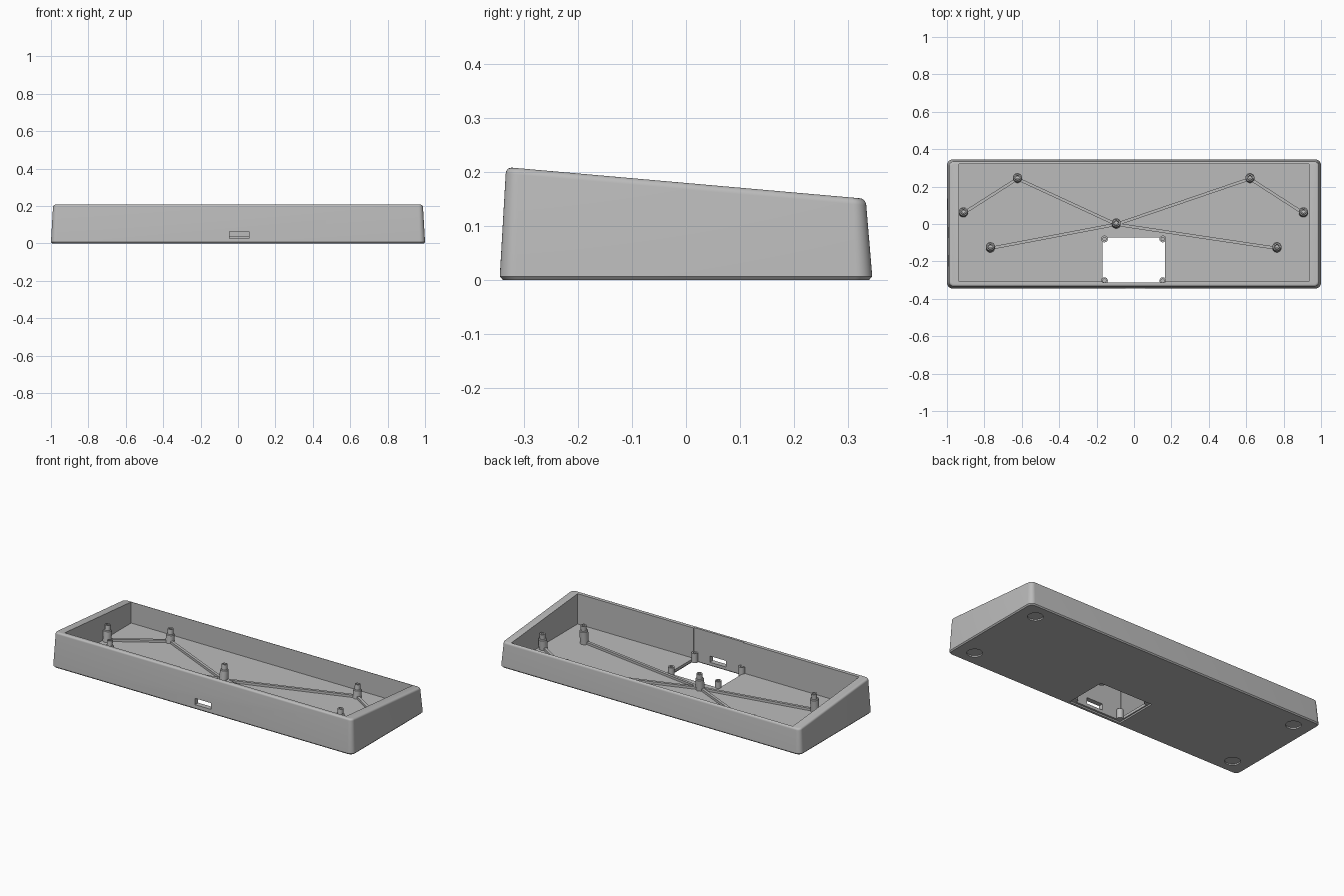
import bpy, bmesh, math
from mathutils import Vector, Matrix

if "Cube" in bpy.data.objects:
    bpy.data.objects.remove(bpy.data.objects["Cube"])

grey = bpy.data.materials.new("matte_grey")
grey.use_nodes = True
colour = (0.5, 0.5, 0.5, 1)
grey.diffuse_color = colour
grey.node_tree.nodes["Principled BSDF"].inputs["Base Color"].default_value = colour

FLOOR = 0.025
SLOPE = 0.088          # fall of the rim towards the back
TILT = math.atan(SLOPE)


def finish(name, bm, smooth=True):
    bmesh.ops.recalc_face_normals(bm, faces=bm.faces)
    mesh = bpy.data.meshes.new(name)
    bm.to_mesh(mesh)
    bm.free()
    mesh.materials.append(grey)
    obj = bpy.data.objects.new(name, mesh)
    bpy.context.collection.objects.link(obj)
    if smooth:
        smooth_shade(obj)
    return obj


def activate(obj):
    bpy.ops.object.select_all(action='DESELECT')
    obj.select_set(True)
    bpy.context.view_layer.objects.active = obj


def smooth_shade(obj):
    activate(obj)
    bpy.ops.object.shade_smooth_by_angle(angle=math.radians(30))


def box(name, lo, hi):
    bm = bmesh.new()
    lo, hi = Vector(lo), Vector(hi)
    size = hi - lo
    bmesh.ops.create_cube(bm, size=1, matrix=Matrix.Translation((lo + hi) / 2) @ Matrix.Diagonal((*size, 1)))
    return finish(name, bm, False)


def disc(name, x, y, radius, lo, hi):
    bm = bmesh.new()
    bmesh.ops.create_cone(bm, cap_ends=True, segments=40, radius1=radius, radius2=radius,
                          depth=hi - lo, matrix=Matrix.Translation((x, y, (lo + hi) / 2)))
    return finish(name, bm, False)


def cut(target, cutter):
    cutter.hide_render = True
    mod = target.modifiers.new("cut", 'BOOLEAN')
    mod.operation = 'DIFFERENCE'
    mod.solver = 'EXACT'
    mod.object = cutter
    activate(target)
    bpy.ops.object.modifier_apply(modifier=mod.name)
    bpy.data.objects.remove(cutter)


def lathe(name, profile, place, segments=32):
    bm = bmesh.new()
    verts = [bm.verts.new((r, 0, z)) for r, z in profile]
    edges = [bm.edges.new(pair) for pair in zip(verts, verts[1:])]
    bmesh.ops.spin(bm, geom=verts + edges, cent=(0, 0, 0), axis=(0, 0, 1),
                   angle=2 * math.pi, steps=segments)
    bmesh.ops.remove_doubles(bm, verts=bm.verts, dist=1e-5)
    bm.transform(place)
    return finish(name, bm)


def rounded_ring(bm, inset, height):
    radius = 0.03 - inset * 0.5
    ring = []
    for sx, sy, start in ((1, 1, 0), (-1, 1, 90), (-1, -1, 180), (1, -1, 270)):
        for step in range(9):
            a = math.radians(start + step * 90 / 8)
            x = sx * (1 - inset - radius) + radius * math.cos(a)
            y = sy * (0.345 - inset - radius) + radius * math.sin(a)
            ring.append(bm.verts.new((x, y, height(y))))
    return ring


# Outer shell: tapered walls, chamfered foot, rounded sloping rim
def rim(drop):
    return lambda y: 0.18 - drop - SLOPE * y


bm = bmesh.new()
rings = [rounded_ring(bm, 0.006, lambda y: 0), rounded_ring(bm, 0, lambda y: 0.007)]
for k in range(6):
    a = math.radians(k * 18)
    rings.append(rounded_ring(bm, 0.011 + 0.012 * (1 - math.cos(a)),
                              rim(0.012 * (1 - math.sin(a)))))
for low, high in zip(rings, rings[1:]):
    for i in range(len(low)):
        j = (i + 1) % len(low)
        bm.faces.new((low[i], low[j], high[j], high[i]))
bm.faces.new(rings[0])
bm.faces.new(rings[-1])
case = finish("case_tray", bm, False)

# Cavity, front wall relief, floor opening with lip, and port
cut(case, box("cavity", (-0.935, -0.307, FLOOR), (0.935, 0.322, 0.4)))
cut(case, box("wall_relief", (-0.168, -0.313, 0.018), (0.165, -0.25, 0.4)))
cut(case, box("floor_opening", (-0.168, -0.313, -0.1), (0.165, -0.072, 0.1)))
cut(case, box("opening_lip", (-0.176, -0.325, -0.1), (0.173, -0.066, 0.009)))
cut(case, box("port", (-0.045, -0.5, 0.027), (0.06, -0.2, 0.064)))

# Round recesses for the feet
for sx in (-1, 1):
    for sy in (-1, 1):
        cut(case, disc("foot_recess", sx * 0.89, sy * 0.25, 0.042, -0.1, 0.008))
smooth_shade(case)

# Stepped mounting posts, square to the sloping rim
spots = {
    "outer_right": (-0.912, 0.058), "back_right": (-0.623, 0.242),
    "front_right": (-0.768, -0.13), "centre": (-0.095, -0.002),
    "outer_left": (0.906, 0.058), "back_left": (0.62, 0.242),
    "front_left": (0.764, -0.13),
}
for label, (x, y) in spots.items():
    top = 0.125 - SLOPE * y
    shoulder = top - 0.03
    place = Matrix.Translation((x, y, 0)) @ Matrix.Rotation(-TILT, 4, 'X')
    lathe("post_" + label, [(0, 0.012), (0.024, 0.012), (0.024, shoulder - 0.004),
                            (0.021, shoulder), (0.016, shoulder), (0.016, top),
                            (0.009, top), (0.009, shoulder), (0, shoulder)], place)

# Thin ribs linking the posts
links = [("outer_right", "back_right"), ("back_right", "centre"), ("front_right", "centre"),
         ("centre", "back_left"), ("centre", "front_left"), ("back_left", "outer_left")]
for start, end in links:
    a, b = Vector(spots[start]), Vector(spots[end])
    run = b - a
    bar = box("rib_" + start + "_to_" + end, (0, -0.008, FLOOR - 0.005),
              (run.length, 0.008, FLOOR + 0.014))
    bar.location = (a.x, a.y, 0)
    bar.rotation_euler.z = math.atan2(run.y, run.x)

# Small screw bosses at the corners of the opening
for x in (-0.158, 0.154):
    for y in (-0.08, -0.303):
        lathe("opening_boss", [(0, 0.009), (0.018, 0.009), (0.018, 0.065), (0.009, 0.065),
                               (0.009, 0.03), (0, 0.03)], Matrix.Translation((x, y, 0)))
